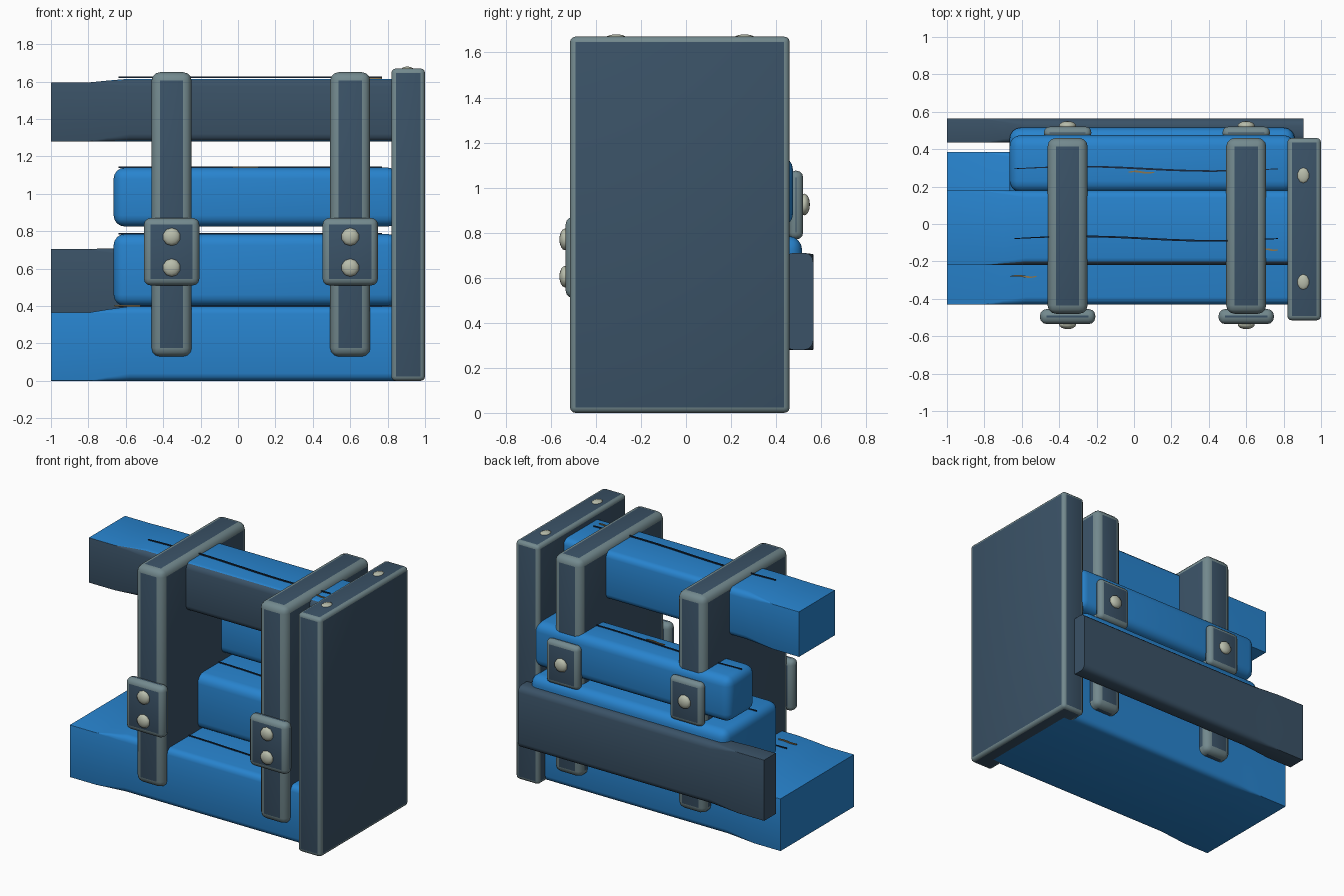
import bpy, bmesh, math
from mathutils import Matrix, Vector

if "Cube" in bpy.data.objects:
    bpy.data.objects.remove(bpy.data.objects["Cube"])


def material(name, rgb):
    m = bpy.data.materials.new(name)
    m.diffuse_color = (*rgb, 1)
    m.use_nodes = True
    m.node_tree.nodes["Principled BSDF"].inputs["Base Color"].default_value = m.diffuse_color
    return m


BLUE = material("blue", (0.021, 0.23, 0.62))
SLATE = material("dark slate", (0.043, 0.085, 0.135))
RIM = material("worn grey edge", (0.17, 0.25, 0.27))
RIVET = material("pale metal", (0.48, 0.51, 0.41))
CRACK = material("dark crack", (0.008, 0.022, 0.05))
TAN = material("tan", (0.26, 0.18, 0.08))


def finish(name, bm, mats, angle=40):
    bmesh.ops.recalc_face_normals(bm, faces=bm.faces[:])
    me = bpy.data.meshes.new(name)
    bm.to_mesh(me)
    bm.free()
    ob = bpy.data.objects.new(name, me)
    bpy.context.collection.objects.link(ob)
    for m in mats:
        me.materials.append(m)
    bpy.ops.object.select_all(action='DESELECT')
    ob.select_set(True)
    bpy.context.view_layer.objects.active = ob
    bpy.ops.object.shade_smooth_by_angle(angle=math.radians(angle))
    return ob


def rounded_box(name, lo, hi, bevel, mats, segments=3):
    """Box with rounded edges; the rounding takes the second material if there is one."""
    lo, hi = Vector(lo), Vector(hi)
    bm = bmesh.new()
    mat = Matrix.Translation((lo + hi) / 2) @ Matrix.Diagonal((*(hi - lo), 1))
    bmesh.ops.create_cube(bm, size=1, matrix=mat)
    bmesh.ops.bevel(bm, geom=bm.edges[:], offset=bevel, segments=segments,
                    profile=0.5, affect='EDGES', material=len(mats) - 1)
    return finish(name, bm, mats)


def rivet(name, center, radii):
    bm = bmesh.new()
    axis = min(range(3), key=lambda i: radii[i])
    turn = Matrix.Rotation(math.pi / 2, 4, 'X') if axis == 1 else Matrix()
    bmesh.ops.create_uvsphere(bm, u_segments=10, v_segments=8, radius=1,
                              matrix=Matrix.Translation(center) @ Matrix.Diagonal((*radii, 1)) @ turn)
    finish(name, bm, [RIVET])


def beam(name, y0, y1, z0, z1, rise, mats, end=0.9):
    """Square-cut at the left end, becoming softly rounded along its length."""
    bm = bmesh.new()
    rings = []
    for x, r, t in ((-1, 0.002, 0), (-0.8, 0.002, 0), (-0.7, 0.02, 0.5),
                    (-0.58, 0.04, 1), (end, 0.04, 1)):
        top = z1 + rise * t
        corners = ((y1 - r, top - r, 0), (y0 + r, top - r, 90),
                   (y0 + r, z0 + r, 180), (y1 - r, z0 + r, 270))
        ring = []
        for cy, cz, a in corners:
            for k in range(4):
                w = math.radians(a + 30 * k)
                ring.append(bm.verts.new((x, cy + r * math.cos(w), cz + r * math.sin(w))))
        rings.append(ring)
    n = len(rings[0])
    for a, b in zip(rings, rings[1:]):
        for i in range(n):
            bm.faces.new((a[i], a[(i + 1) % n], b[(i + 1) % n], b[i]))
    bm.faces.new(rings[0])
    bm.faces.new(rings[-1])
    bmesh.ops.recalc_face_normals(bm, faces=bm.faces[:])
    if len(mats) > 1:  # front side takes the second colour
        for f in bm.faces:
            if f.normal.y < -0.4:
                f.material_index = 1
    finish(name, bm, mats)


def crack(name, x0, x1, y, z, mat, wave=0.012, width=0.009):
    """Thin wavy strip lying on a top surface."""
    bm = bmesh.new()
    rows = []
    for i in range(13):
        t = i / 12
        yc = y + wave * math.sin(t * 2 * math.pi)
        w = width / 2 * (0.5 + math.sin(math.pi * t) * 0.6)
        x = x0 + (x1 - x0) * t
        rows.append([bm.verts.new((x, yc + a * w, z + b * 0.004))
                     for a, b in ((-1, -1), (1, -1), (1, 1), (-1, 1))])
    for a, b in zip(rows, rows[1:]):
        for i in range(4):
            bm.faces.new((a[i], a[(i + 1) % 4], b[(i + 1) % 4], b[i]))
    bm.faces.new(rows[0])
    bm.faces.new(rows[-1])
    finish(name, bm, [mat])


# Long beams
beam("bottom_beam", -0.43, 0.385, 0, 0.365, 0.033, [BLUE])
beam("top_beam", -0.22, 0.18, 1.28, 1.595, 0.02, [BLUE, SLATE])
beam("back_beam", 0.435, 0.565, 0.28, 0.705, 0.005, [SLATE], 0.905)

# Short rounded blocks
rounded_box("middle_block", (-0.665, -0.09, 0.40), (0.86, 0.515, 0.785), 0.06, [BLUE], 4)
rounded_box("upper_block", (-0.665, 0.17, 0.825), (0.86, 0.475, 1.14), 0.06, [BLUE], 4)

# Surface cracks and splinters
crack("bottom_crack", -0.64, 0.77, -0.20, 0.400, CRACK)
crack("middle_crack", -0.64, 0.77, 0.13, 0.787, CRACK)
crack("upper_crack", -0.64, 0.77, 0.295, 1.142, CRACK)
crack("top_crack", -0.64, 0.77, -0.078, 1.624, CRACK)
crack("bottom_splinter", -0.66, -0.52, -0.28, 0.402, TAN, 0.004)
crack("upper_splinter", -0.03, 0.11, 0.277, 1.142, TAN, 0.004)
crack("top_splinter", 0.69, 0.77, -0.138, 1.617, TAN, 0.003)

# End plate with its top rivets
METAL = [SLATE, RIM]
rounded_box("end_plate", (0.82, -0.515, 0), (1, 0.46, 1.67), 0.024, METAL)
for i, y in enumerate((-0.31, 0.26)):
    rivet(f"end_plate_rivet_{i}", (0.905, y, 1.667), (0.033, 0.043, 0.013))

# Two upright bands with front and back clamps
for side, x in (("left", -0.355), ("right", 0.6)):
    rounded_box(f"{side}_band", (x - 0.107, -0.48, 0.13), (x + 0.107, 0.46, 1.65), 0.045, METAL)
    rounded_box(f"{side}_front_clamp", (x - 0.148, -0.535, 0.51), (x + 0.148, -0.455, 0.87), 0.035, METAL)
    rounded_box(f"{side}_back_clamp", (x - 0.127, 0.455, 0.77), (x + 0.127, 0.52, 1.075), 0.03, METAL)
    for i, z in enumerate((0.605, 0.77)):
        rivet(f"{side}_front_rivet_{i}", (x, -0.537, z), (0.048, 0.025, 0.048))
    rivet(f"{side}_back_rivet", (x, 0.525, 0.925), (0.048, 0.025, 0.048))
